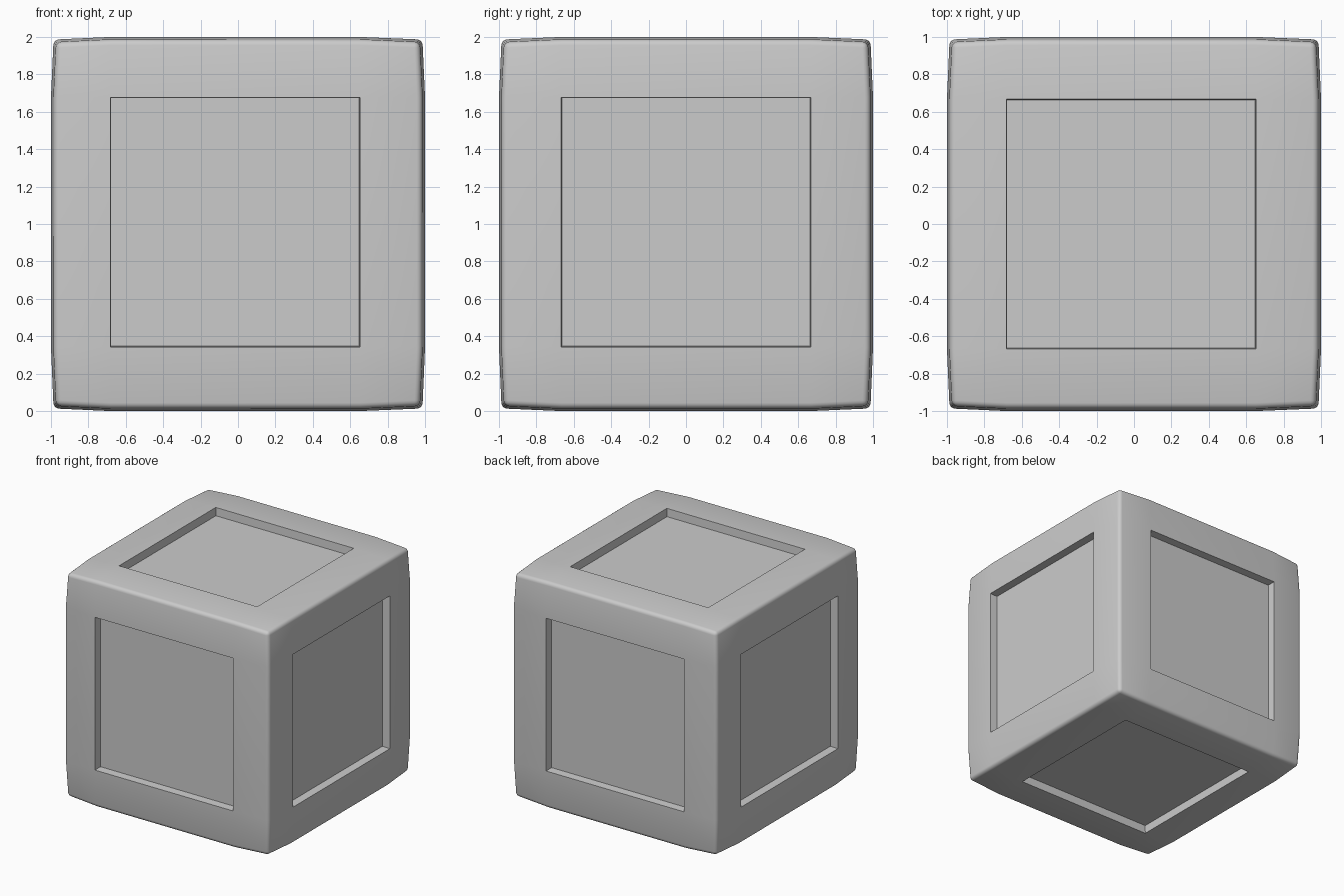
import bpy, bmesh
from mathutils import Vector

if "Cube" in bpy.data.objects:
    bpy.data.objects.remove(bpy.data.objects["Cube"])

PANEL = 0.667                              # half width of each recessed panel
SHIFT = Vector((-0.015, 0, 0.01))          # slight offset of the panels
RADIUS = {1: 1.0, 2: 0.986, 3: 0.972}      # outer reach on faces, edges, corners

bm = bmesh.new()
bmesh.ops.create_cube(bm, size=2)
bmesh.ops.subdivide_edges(bm, edges=bm.edges[:], cuts=2, use_grid_fill=True)

# 3 x 3 grid on each side, gently bulging towards the panels
outer_count = {}
for v in bm.verts:
    outer = [abs(c) > 0.9 for c in v.co]
    outer_count[v] = sum(outer)
    reach = RADIUS[sum(outer)]
    v.co = Vector([(1 if c > 0 else -1) * (reach if o else PANEL) + (0 if o else s)
                   for c, o, s in zip(v.co, outer, SHIFT)])

# recessed panels
centres = [f for f in bm.faces if all(outer_count[v] == 1 for v in f.verts)]
rims = [e for e in bm.edges if all(outer_count[v] >= 2 for v in e.verts)]
bmesh.ops.inset_individual(bm, faces=centres, thickness=0.006, depth=-0.07)

# rounded outer edges
bmesh.ops.bevel(bm, geom=rims, offset=0.03, segments=4, profile=0.5,
                affect='EDGES', clamp_overlap=True)
bmesh.ops.recalc_face_normals(bm, faces=bm.faces[:])
for v in bm.verts:
    v.co.z += 1

mesh = bpy.data.meshes.new("panelled_cube")
bm.to_mesh(mesh)
bm.free()
cube = bpy.data.objects.new("panelled_cube", mesh)
bpy.context.collection.objects.link(cube)
bpy.context.view_layer.objects.active = cube
cube.select_set(True)
bpy.ops.object.shade_smooth_by_angle(angle=0.6)
